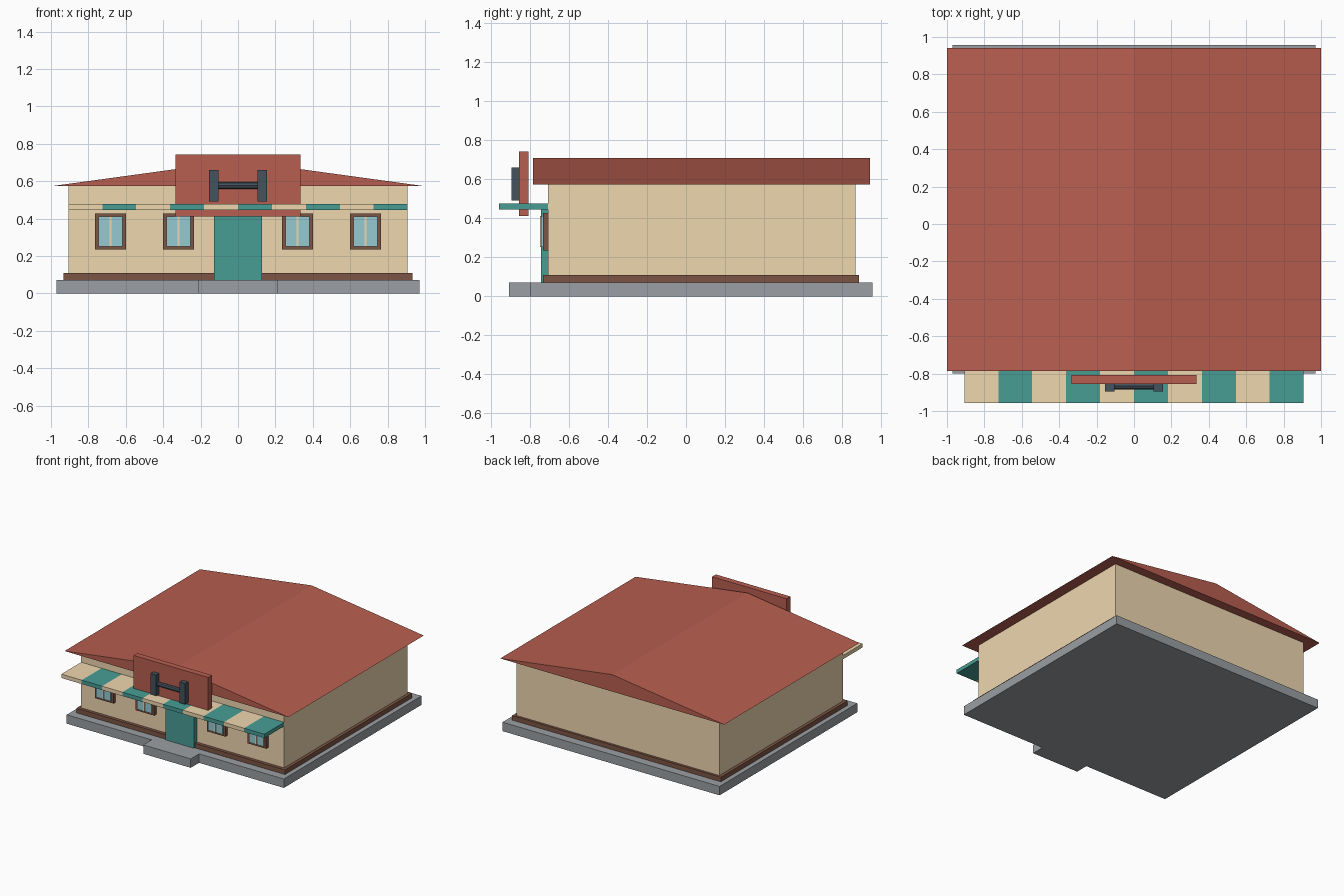
import bpy, bmesh, math

if "Cube" in bpy.data.objects:
    bpy.data.objects.remove(bpy.data.objects["Cube"])


def material(name, rgb):
    m = bpy.data.materials.new(name)
    m.diffuse_color = (*rgb, 1)
    m.use_nodes = True
    m.node_tree.nodes["Principled BSDF"].inputs["Base Color"].default_value = m.diffuse_color
    return m


RED = material("roof_red", (0.48, 0.112, 0.08))
TAN = material("wall_tan", (0.86, 0.68, 0.43))
TEAL = material("teal", (0.065, 0.335, 0.30))
BROWN = material("trim_brown", (0.20, 0.09, 0.058))
STONE = material("stone_grey", (0.328, 0.347, 0.366))
IRON = material("dark_iron", (0.058, 0.084, 0.109))
GLASS = material("window_glass", (0.30, 0.60, 0.64))


def finish(name, bm, mat):
    bmesh.ops.recalc_face_normals(bm, faces=bm.faces)
    me = bpy.data.meshes.new(name)
    bm.to_mesh(me)
    bm.free()
    me.materials.append(mat)
    ob = bpy.data.objects.new(name, me)
    bpy.context.collection.objects.link(ob)
    return ob


def prism(name, profile, y0, y1, mat):
    """Extrude an x-z outline from y0 to y1."""
    bm = bmesh.new()
    face = bm.faces.new([bm.verts.new((x, y0, z)) for x, z in profile])
    ext = bmesh.ops.extrude_face_region(bm, geom=[face])
    verts = [v for v in ext["geom"] if isinstance(v, bmesh.types.BMVert)]
    bmesh.ops.translate(bm, verts=verts, vec=(0, y1 - y0, 0))
    return finish(name, bm, mat)


def box(name, x0, x1, y0, y1, z0, z1, mat):
    return prism(name, [(x0, z0), (x1, z0), (x1, z1), (x0, z1)], y0, y1, mat)


# Foundation, entrance step, skirting and walls
box("foundation", -0.97, 0.97, -0.80, 0.957, 0, 0.072, STONE)
box("entrance_step", -0.212, 0.212, -0.906, -0.80, 0, 0.072, STONE)
box("base_trim", -0.932, 0.932, -0.732, 0.887, 0.072, 0.109, BROWN)
box("walls", -0.907, 0.907, -0.706, 0.868, 0.072, 0.573, TAN)

# Low gabled roof with overhanging eaves
prism("roof", [(-1, 0.573), (1, 0.573), (0, 0.71)], -0.785, 0.942, RED)

# Door
box("door", -0.127, 0.127, -0.742, -0.70, 0.072, 0.446, TEAL)

# Windows: frame, pane and centre bar
for i, x in enumerate((-0.682, -0.318, 0.318, 0.682)):
    box(f"window_frame_{i}", x - 0.083, x + 0.083, -0.734, -0.70, 0.236, 0.428, BROWN)
    box(f"window_pane_{i}", x - 0.065, x + 0.065, -0.743, -0.72, 0.252, 0.411, GLASS)
    box(f"window_bar_{i}", x - 0.006, x + 0.006, -0.748, -0.73, 0.252, 0.411, TAN)

# Striped awning
step = 1.814 / 10
for i in range(10):
    x = -0.907 + i * step
    box(f"awning_stripe_{i}", x, x + step, -0.958, -0.703, 0.446, 0.477,
        TEAL if i % 2 else TAN)

# Sign board with a dumbbell
box("sign_board", -0.333, 0.333, -0.856, -0.808, 0.412, 0.743, RED)
for side, s in (("left", -1), ("right", 1)):
    xs = sorted((s * 0.105, s * 0.155))
    box(f"dumbbell_weight_{side}", *xs, -0.895, -0.852, 0.492, 0.66, IRON)
bm = bmesh.new()
bmesh.ops.create_cone(bm, cap_ends=True, segments=8, radius1=0.018,
                      radius2=0.018, depth=0.22)
bar = finish("dumbbell_bar", bm, IRON)
bar.rotation_euler = (0, math.pi / 2, 0)
bar.location = (0, -0.867, 0.577)
